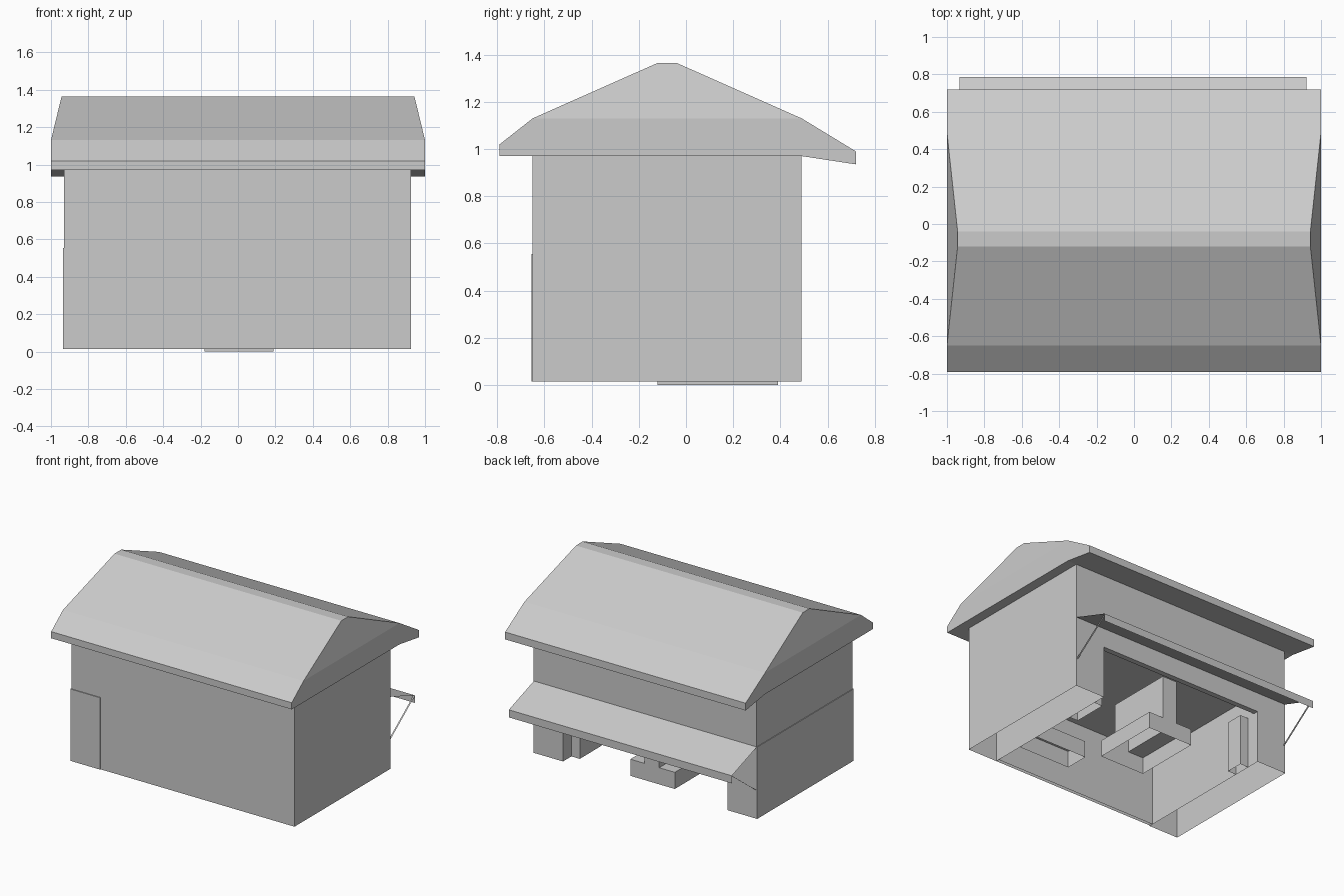
import bpy
import bmesh

cube = bpy.data.objects.get("Cube")
if cube:
    bpy.data.objects.remove(cube, do_unlink=True)

grey = bpy.data.materials.new("plain_grey")
grey.use_nodes = True
COLOUR = (0.6, 0.6, 0.6, 1)
grey.diffuse_color = COLOUR
grey.node_tree.nodes["Principled BSDF"].inputs["Base Color"].default_value = COLOUR


def finish(name, bm, closed=True):
    if closed:
        bmesh.ops.recalc_face_normals(bm, faces=bm.faces)
    mesh = bpy.data.meshes.new(name)
    bm.to_mesh(mesh)
    bm.free()
    mesh.materials.append(grey)
    obj = bpy.data.objects.new(name, mesh)
    bpy.context.collection.objects.link(obj)
    return obj


def block(name, xs, ys, zs, open_bottom=False):
    """Axis-aligned box given by its ranges, optionally without a bottom."""
    bm = bmesh.new()
    bmesh.ops.create_cube(bm, size=1)
    for v in bm.verts:
        v.co = [r[0] if c < 0 else r[1] for c, r in zip(v.co, (xs, ys, zs))]
    bmesh.ops.recalc_face_normals(bm, faces=bm.faces)
    if open_bottom:
        low = [f for f in bm.faces if f.normal.z < -0.9]
        bmesh.ops.delete(bm, geom=low, context='FACES')
    return finish(name, bm, closed=False)


def sheet(name, path, x0, x1):
    """Thin sheet following a y-z path, swept along x."""
    bm = bmesh.new()
    rows = [[bm.verts.new((x, y, z)) for y, z in path] for x in (x0, x1)]
    for i in range(len(path) - 1):
        bm.faces.new((rows[0][i], rows[1][i], rows[1][i + 1], rows[0][i + 1]))
    return finish(name, bm, closed=False)


# Roof: eave profile swept along x, drawn in towards the ridge at both ends
BREAK, RIDGE = 1.13, 1.365
profile = [(-0.79, 0.97), (-0.79, 1.02), (-0.65, BREAK), (-0.12, RIDGE),
           (-0.04, RIDGE), (0.49, BREAK), (0.72, 0.99), (0.72, 0.935), (0.49, 0.97)]
bm = bmesh.new()
ends = []
for side in (-1, 1):
    ends.append([bm.verts.new((side * (0.943 if z == RIDGE else 1), y, z)) for y, z in profile])
count = len(profile)
for i in range(count):
    j = (i + 1) % count
    bm.faces.new((ends[0][i], ends[0][j], ends[1][j], ends[1][i]))
for e in ends:
    bm.faces.new([e[i] for i in (2, 3, 4, 5)])       # sloped gable
    bm.faces.new([e[i] for i in (8, 0, 1, 2, 5)])    # upright eave end
    bm.faces.new([e[i] for i in (5, 6, 7, 8)])       # eave end over the counter side
finish("roof", bm)

# Walls: solid upper band over open-bottomed lower rooms
FLOOR, MID = 0.015, 0.555
block("upper_walls", (-0.93, 0.925), (-0.65, 0.49), (MID, 0.97))
block("front_wall", (-0.69, 0.68), (-0.65, -0.625), (FLOOR, MID), True)
block("left_side_room", (0.68, 0.925), (-0.65, 0.49), (FLOOR, MID), True)
block("right_side_room", (-0.935, -0.69), (-0.656, 0.49), (FLOOR, MID), True)
block("hatch_lintel", (-0.69, 0.68), (0.45, 0.49), (0.41, MID))

# Inner counters along the sides and front wall
block("left_inner_ledge", (0.61, 0.68), (0.13, 0.39), (FLOOR, 0.4), True)
block("right_inner_ledge", (-0.69, -0.62), (0.26, 0.39), (FLOOR, 0.4), True)
block("inner_bench", (0.25, 0.68), (-0.4, -0.22), (FLOOR, 0.14), True)

# Central stand: stepped hollow shape without a bottom
stand = [(0.19, 0), (0.19, 0.125), (0.07, 0.125), (0.07, 0.45),
         (-0.05, 0.45), (-0.05, 0.125), (-0.18, 0.125), (-0.18, 0)]
bm = bmesh.new()
near, far = ([bm.verts.new((x, y, z)) for x, z in stand] for y in (-0.12, 0.39))
for i in range(len(stand) - 1):
    bm.faces.new((near[i], near[i + 1], far[i + 1], far[i]))
for ring in (near, far):
    bm.faces.new(ring)
finish("display_stand", bm)

# Awning with a drop lip, held by a thin strut at each end
sheet("awning", [(0.49, MID), (0.787, 0.452), (0.787, 0.395)], -0.932, 0.922)
for name, x in (("left_strut", 0.91), ("right_strut", -0.93)):
    sheet(name, [(0.49, 0.23), (0.787, 0.452)], x, x + 0.012)
